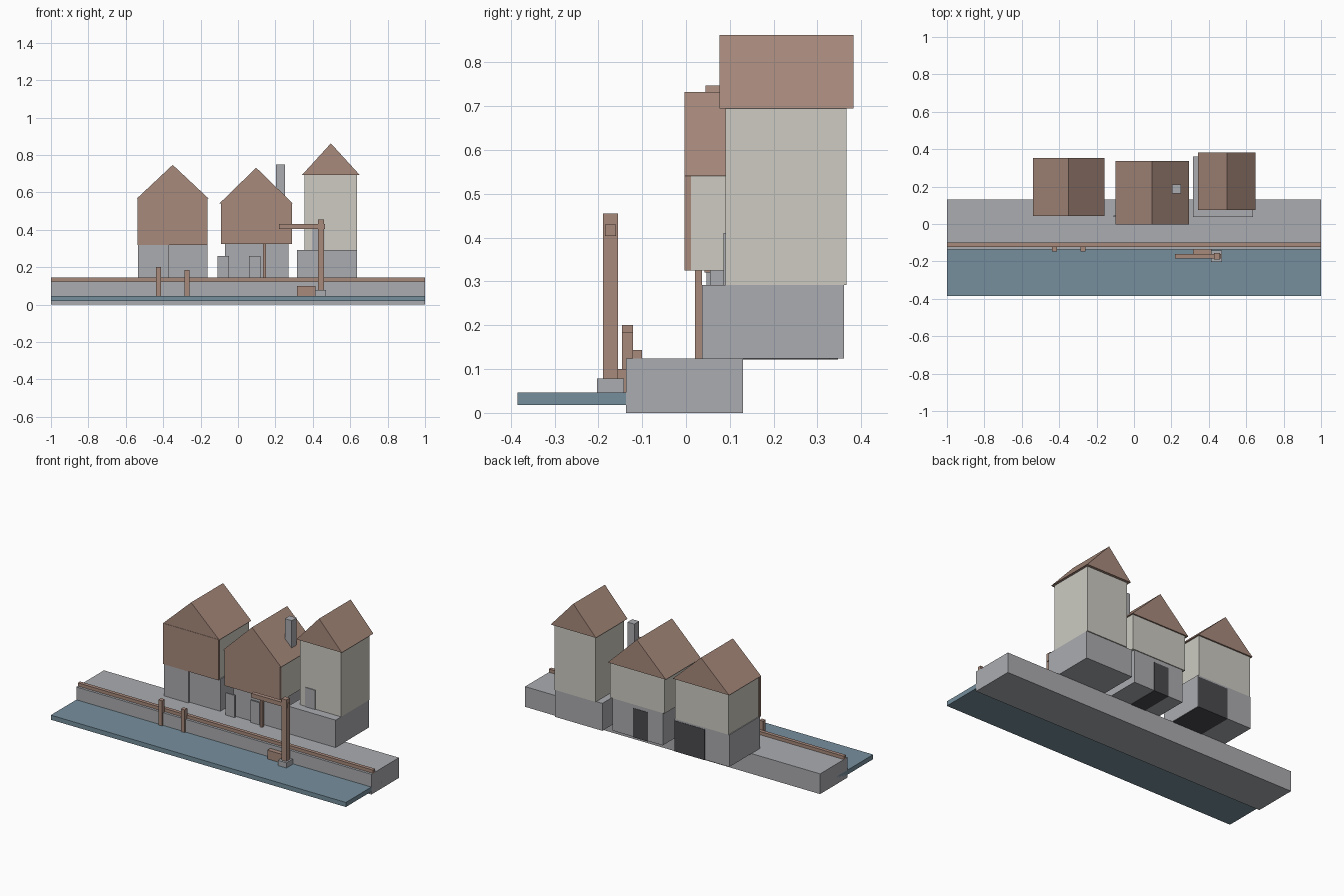
import bpy

if "Cube" in bpy.data.objects:
    bpy.data.objects.remove(bpy.data.objects["Cube"])


def material(name, rgb):
    m = bpy.data.materials.new(name)
    m.diffuse_color = (*rgb, 1)
    m.use_nodes = True
    m.node_tree.nodes["Principled BSDF"].inputs["Base Color"].default_value = m.diffuse_color
    return m


BROWN = material("brown_wood", (0.39, 0.254, 0.202))
STONE = material("grey_stone", (0.41, 0.415, 0.44))
CREAM = material("cream_plaster", (0.61, 0.60, 0.54))
WATER = material("blue_water", (0.18, 0.275, 0.34))
DARK = material("dark_interior", (0.07, 0.07, 0.08))


def build(name, verts, faces, mat):
    me = bpy.data.meshes.new(name)
    me.from_pydata(verts, [], faces)
    me.materials.append(mat)
    ob = bpy.data.objects.new(name, me)
    bpy.context.collection.objects.link(ob)
    return ob


def prism(name, profile, y0, y1, mat):
    """Extrude an anticlockwise front (x, z) profile from y0 back to y1."""
    n = len(profile)
    verts = [(x, y, z) for y in (y0, y1) for x, z in profile]
    faces = [tuple(range(n)), tuple(reversed(range(n, 2 * n)))]
    faces += [(i, i + n, (i + 1) % n + n, (i + 1) % n) for i in range(n)]
    return build(name, verts, faces, mat)


def box(name, x, y, z, mat):
    profile = [(x[0], z[0]), (x[1], z[0]), (x[1], z[1]), (x[0], z[1])]
    return prism(name, profile, y[0], y[1], mat)


def roof(name, x, y, z):
    profile = [(x[0], z[0]), (x[1], z[0]), ((x[0] + x[1]) / 2, z[1])]
    return prism(name, profile, y[0], y[1], BROWN)


# Quay, water and edge rail
box("quay", (-1, 1), (-0.137, 0.13), (0, 0.124), STONE)
box("water", (-1, 1), (-0.384, -0.037), (0.018, 0.046), WATER)
box("quay_edge_beam", (-1, 1), (-0.122, -0.1), (0.124, 0.144), BROWN)

# Mooring posts
for i, (x, top) in enumerate([(-0.425, 0.2), (-0.272, 0.185)]):
    box(f"mooring_post_{i + 1}", (x - 0.013, x + 0.013), (-0.146, -0.121), (0.046, top), BROWN)

# Crane at the waterside
box("crane_foot", (0.412, 0.47), (-0.203, -0.141), (0.046, 0.078), STONE)
box("crane_post", (0.428, 0.46), (-0.189, -0.155), (0.078, 0.455), BROWN)
box("crane_arm", (0.218, 0.464), (-0.185, -0.16), (0.404, 0.43), BROWN)
box("crane_crate", (0.315, 0.415), (-0.165, -0.137), (0.046, 0.1), BROWN)

# Left house
box("left_base", (-0.535, -0.37), (0.047, 0.345), (0.124, 0.32), STONE)
box("left_base_recessed", (-0.37, -0.162), (0.06, 0.345), (0.124, 0.32), STONE)
box("left_interior", (-0.37, -0.165), (0.08, 0.347), (0.122, 0.31), DARK)
box("left_upper_walls", (-0.53, -0.168), (0.055, 0.345), (0.32, 0.57), CREAM)
box("left_front_boards", (-0.537, -0.162), (0.042, 0.056), (0.32, 0.57), BROWN)
roof("left_roof", (-0.54, -0.158), (0.044, 0.354), (0.568, 0.747))

# Middle house with a jettied upper floor
box("middle_base", (-0.07, 0.27), (0.055, 0.325), (0.124, 0.325), STONE)
box("middle_interior", (0.03, 0.13), (0.08, 0.327), (0.122, 0.3), DARK)
box("middle_upper_walls", (-0.085, 0.285), (0.01, 0.33), (0.325, 0.542), CREAM)
box("middle_front_boards", (-0.09, 0.288), (-0.003, 0.011), (0.325, 0.542), BROWN)
roof("middle_roof", (-0.1, 0.294), (-0.003, 0.338), (0.54, 0.732))
box("middle_porch_post", (0.135, 0.15), (0.02, 0.037), (0.124, 0.325), BROWN)
for i, x in enumerate((-0.11, 0.058)):
    box(f"middle_door_{i + 1}", (x, x + 0.062), (0.037, 0.046), (0.124, 0.26), STONE)
box("chimney", (0.203, 0.25), (0.163, 0.21), (0.55, 0.75), STONE)

# Tall house on the right
box("tower_base", (0.315, 0.636), (0.037, 0.36), (0.124, 0.292), STONE)
box("tower_walls", (0.356, 0.636), (0.09, 0.366), (0.292, 0.695), CREAM)
box("tower_door", (0.395, 0.462), (0.085, 0.092), (0.292, 0.41), STONE)
roof("tower_roof", (0.343, 0.65), (0.076, 0.382), (0.694, 0.862))
